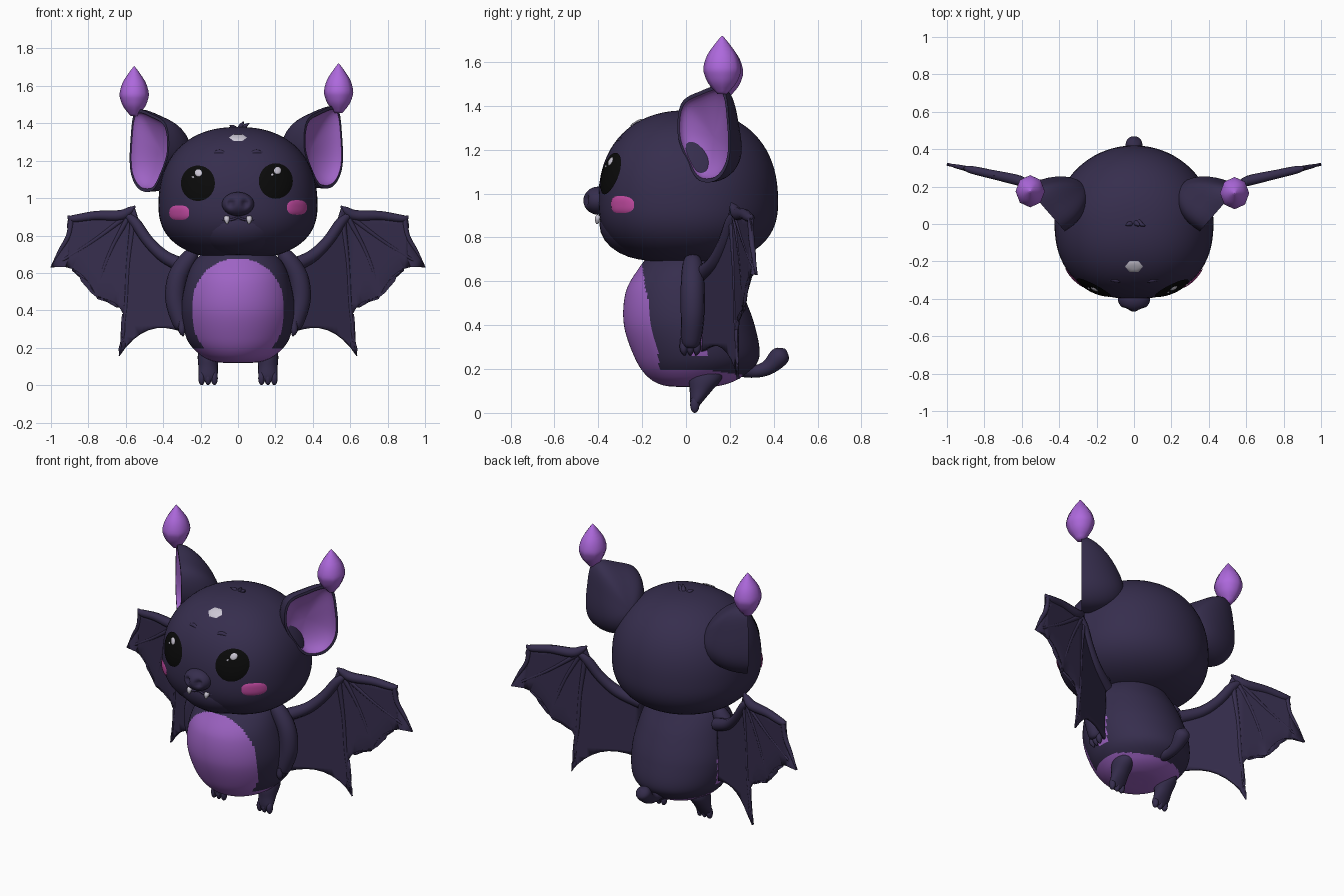
import bpy, bmesh, math
from mathutils import Vector

if "Cube" in bpy.data.objects:
    bpy.data.objects.remove(bpy.data.objects["Cube"], do_unlink=True)


def material(name, rgb):
    m = bpy.data.materials.new(name)
    m.use_nodes = True
    m.diffuse_color = (*rgb, 1)
    node = next(n for n in m.node_tree.nodes if n.type == 'BSDF_PRINCIPLED')
    node.inputs["Base Color"].default_value = (*rgb, 1)
    node.inputs["Roughness"].default_value = 0.7
    return m


FUR = material("dark purple fur", (0.037, 0.027, 0.075))
LILAC = material("bright lilac", (0.42, 0.14, 0.72))
SKIN = material("soft lilac skin", (0.34, 0.125, 0.55))
PINK = material("cheek pink", (0.54, 0.07, 0.36))
BLACK = material("eye black", (0.003, 0.003, 0.003))
WHITE = material("soft white", (0.6, 0.57, 0.66))


def finish(name, bm, mats):
    bmesh.ops.recalc_face_normals(bm, faces=bm.faces)
    me = bpy.data.meshes.new(name)
    bm.to_mesh(me)
    bm.free()
    for m in mats:
        me.materials.append(m)
    for p in me.polygons:
        p.use_smooth = True
    me.set_sharp_from_angle(angle=math.radians(60))
    ob = bpy.data.objects.new(name, me)
    bpy.context.collection.objects.link(ob)
    return ob


def smooth(pts, k=5, closed=False):
    """Smooth path through the points."""
    P = [Vector(p) for p in pts]
    n = len(P)
    out = []
    for i in range(n if closed else n - 1):
        a, b, c, d = [P[j % n] if closed else P[max(0, min(n - 1, j))] for j in range(i - 1, i + 3)]
        for j in range(k):
            t = j / k
            out.append(0.5 * (2 * b + (c - a) * t + (2 * a - 5 * b + 4 * c - d) * t**2
                              + (3 * b - a - 3 * c + d) * t**3))
    return out if closed else out + [P[-1]]


def loft(name, rings, mats=(FUR,), rule=None):
    """Skin a list of point rings; rule(ring, centre) picks the material."""
    bm = bmesh.new()
    R = [[bm.verts.new(p) for p in ring] for ring in rings]
    n = len(R[0])
    for i in range(len(R) - 1):
        for j in range(n):
            f = bm.faces.new((R[i][j], R[i][(j + 1) % n], R[i + 1][(j + 1) % n], R[i + 1][j]))
            f.material_index = rule(i, f.calc_center_median()) if rule else 0
    for ring, i in ((R[0], 0), (R[-1], len(R) - 2)):
        f = bm.faces.new(ring)
        f.material_index = rule(i, f.calc_center_median()) if rule else 0
    return finish(name, bm, mats)


def circle(n):
    return [(math.cos(math.tau * j / n), math.sin(math.tau * j / n)) for j in range(n)]


def bend(v, power):
    return math.copysign(abs(v) ** power, v)


def stack(name, rows, cx=0, n=24, mats=(FUR,), rule=None, k=5):
    """Upright form from rows of height, y centre, x radius, y radius."""
    rings = [[(cx + max(rx, .002) * c, cy + max(ry, .002) * s, z) for c, s in circle(n)]
             for z, cy, rx, ry in smooth(rows, k)]
    return loft(name, rings, mats, rule)


def tube(name, pts, ref=(0, 1, 0), n=12, mats=(FUR,)):
    """Tapered tube through points of x, y, z, radius."""
    P = smooth(pts)
    rings = []
    for i, p in enumerate(P):
        t = (P[min(i + 1, len(P) - 1)].xyz - P[max(i - 1, 0)].xyz).normalized()
        side = t.cross(Vector(ref)).normalized()
        up = side.cross(t)
        rings.append([p.xyz + max(p.w, .001) * (side * c + up * s) for c, s in circle(n)])
    return loft(name, rings, mats)


def ball(name, loc, radii, n=24):
    rows = [math.pi * (i / 14 - 0.5) for i in range(15)]
    return loft(name, [[(loc[0] + radii[0] * max(math.cos(a), .01) * c,
                         loc[1] + radii[1] * max(math.cos(a), .01) * s,
                         loc[2] + radii[2] * math.sin(a)) for c, s in circle(n)] for a in rows])


# Head: rounded form, flatter under the chin and fuller across the face
HC, HX, HY, FULL = Vector((0, 0.01, 0.96)), 0.425, 0.41, 2.35


def head_shape(up):
    return (0.42, 2.3) if up else (0.287, 2.4)


rings = []
for i in range(41):
    a = math.pi * (i / 40 - 0.5)
    rz, e = head_shape(a > 0)
    r = max(math.cos(a), 1e-4) ** (2 / e)
    z = HC.z + bend(math.sin(a), 2 / e) * rz
    ring = []
    for c, s in circle(72):
        power = 2 / FULL if s < 0 else 1
        ring.append((HX * r * bend(c, power), HC.y + HY * r * bend(s, power), z))
    rings.append(ring)
loft("head", rings)
ball("muzzle", (0, -0.16, 0.86), (0.27, 0.235, 0.165), 40)


def on_head(x, z, lift):
    rz, e = head_shape(z > HC.z)
    h = max(0, 1 - abs((z - HC.z) / rz) ** e) ** (FULL / e)
    p = Vector((x, HC.y - HY * max(0, h - abs(x / HX) ** FULL) ** (1 / FULL), z))
    return HC + (p - HC) * (1 + lift)


def patch(name, x, z, rx, rz, mat, lift=0.02, n=28, square=1):
    """Thin painted plate following the front of the head."""
    rings = [[on_head(x + rx * r * bend(c, square), z + rz * r * bend(s, square), lift - 0.012 * r**4)
              for c, s in circle(n)] for r in (0.02, 0.25, 0.5, 0.75, 0.9, 1)]
    loft(name, rings, (mat,))


# Face markings
for side, ex, ez, cx, cz in (("right", -0.212, 1.078, -0.312, 0.922), ("left", 0.2, 1.09, 0.313, 0.95)):
    patch(side + "_eye", ex, ez, 0.09, 0.094, BLACK, 0.023)
    patch(side + "_eye_glint", ex + 0.006, ez + 0.052, 0.019, 0.019, WHITE, 0.04)
    patch(side + "_eye_small_glint", ex - 0.022, ez + 0.03, 0.007, 0.007, WHITE, 0.04, 10)
    patch(side + "_cheek", cx, cz, 0.053, 0.039, PINK, 0.02, 24, 0.75)
patch("forehead_shine", 0, 1.322, 0.048, 0.02, WHITE, 0.016, 6)

# Snout with dented nostrils
snout = ball("snout", (0, -0.4, 0.968), (0.086, 0.068, 0.064), 48)
for v in snout.data.vertices:
    d = math.hypot(abs(v.co.x) - 0.038, v.co.z - 0.972)
    if v.co.y < -0.4 and d < 0.026:
        v.co.y += 0.035 * (1 - d / 0.026)

# Mouth, fangs and brows
for s, side in ((-1, "right"), (1, "left")):
    tube(side + "_lip", [(0, -0.397, 0.897, .005), (s * 0.04, -0.394, 0.884, .007),
                         (s * 0.085, -0.384, 0.888, .007), (s * 0.11, -0.38, 0.9, .002)], (0, 1, 0), 8)
    tube(side + "_fang", [(s * 0.06, -0.393, 0.897, .015), (s * 0.06, -0.402, 0.883, .015),
                          (s * 0.058, -0.406, 0.862, .004)], (0, 1, 0), 8, (WHITE,))
    b = [on_head(s * x, z, -0.014) for x, z in ((0.06, 1.24), (0.1, 1.25), (0.15, 1.24))]
    tube(side + "_brow", [(*p, r) for p, r in zip(b, (.003, .013, .003))], (0, 1, 0), 8)

# Hair tuft
for i, (dx, dz) in enumerate(((-0.045, 0.01), (0.03, 0.03), (0.06, 0.02))):
    tube("hair_tuft_%d" % (i + 1), [(dx * 0.3, 0.01 * i, 1.36, .02), (dx * 0.6, 0, 1.375 + dz * 0.4, .013),
                                    (dx, -0.01, 1.38 + dz, .002)], (0, 1, 0), 8)

# Ears: cupped shells, deepest low down, lilac inside, opening outward and forward
EAR = smooth([(.26, 1.485), (.12, 1.465), (.01, 1.41), (-.01, 1.27), (.045, 1.15), (.12, 1.06),
              (.23, 1.065), (.3, 1.16), (.3, 1.33)], 5, True)
SHELL = [(math.sin(a), 0.235 * math.cos(a)) for a in [0.02 + (math.pi / 2 - 0.02) * i / 9 for i in range(10)]]
LINING = [(r * 0.92, d * 0.34) for r, d in reversed(SHELL)]
for s, side, out, drop in ((-1, "right", 0.018, 0.018), (1, "left", 0, 0)):
    rings = []
    for r, depth in SHELL + LINING:
        ring = []
        for p in EAR:
            u, z = 0.15 + (p.x - 0.15) * r, 1.26 + (p.y - 1.26) * r
            d = depth * (1.2 - 1.2 * (z - 1.1))
            ring.append((s * (0.36 + out + 0.656 * u - 0.87 * d), -0.03 + 0.755 * u + 0.5 * d, z - drop))
        rings.append(ring)
    loft(side + "_ear", rings, (FUR, SKIN), lambda i, c: int(i >= len(SHELL)))

# Faceted buds on the ear tips
BUD = [(0, 0.02), (0.045, 0.056), (0.085, 0.073), (0.12, 0.078), (0.175, 0.063), (0.225, 0.032), (0.265, 0.002)]
for side, x, y, z in (("right", -0.555, 0.175, 1.44), ("left", 0.538, 0.165, 1.455)):
    stack(side + "_ear_bud", [(z + h, y, r, r * 1.1) for h, r in BUD], x, 8, (LILAC,), k=3)


# Body with painted belly and underside
def belly(i, c):
    front = c.y < 0 and (abs(c.x) / 0.247) ** 2.2 + (abs(c.z - 0.4) / 0.275) ** 2.2 < 1
    under = c.z < 0.195 - 0.15 * max(0, c.y - 0.1)
    flank = 0.02 < c.y < 0.1 and 0.26 < c.z < 0.42
    return int(front or under or flank)


stack("body", [(.118, .03, .02, .02), (.125, .03, .12, .13), (.165, .04, .205, .215), (.25, .05, .275, .283),
               (.4, .015, .302, .298), (.55, -.01, .28, .265), (.66, -.01, .235, .205), (.74, 0, .15, .15)],
      0, 140, (FUR, SKIN), belly, 14)

# Tail
tube("tail", [(0, .2, .22, .05), (0, .3, .19, .03), (0, .37, .205, .034), (0, .42, .25, .045),
              (0, .44, .275, .036), (0, .452, .292, .004)], (1, 0, 0), 16)

# Arms with fingers, legs with toes
for s, side in ((-1, "right"), (1, "left")):
    tube(side + "_arm", [(s * .22, .03, .72, .02), (s * .26, .03, .68, .045), (s * .32, .03, .58, .054),
                         (s * .335, .03, .46, .054), (s * .31, .025, .35, .047), (s * .295, .02, .31, .035),
                         (s * .29, .02, .295, .004)], (0, 1, 0), 16)
    for i in (-1, 0, 1):
        tube(side + "_finger_%d" % (i + 2), [(s * .3, .02 + .028 * i, .34, .018), (s * .3, .02 + .03 * i, .29, .018),
                                             (s * .292, .02 + .026 * i, .262, .004)], (0, 1, 0), 8)
        ball(side + "_toe_%d" % (i + 2), (s * .16 + .034 * i, .04, .037), (.018, .021, .037), 12)
    stack(side + "_leg", [(.02, .04, .03, .012), (.05, .047, .05, .028), (.1, .067, .052, .05),
                          (.16, .09, .055, .075), (.23, .1, .04, .06)], s * .16, 20)


# Wings: scalloped membrane swept back, with bones
def wing_y(x):
    return 0.1 + 0.48 * (min(x, 0.6) - 0.33) + 0.225 * max(0, x - 0.6)


def scallop(a, c, b):
    a, c, b = Vector(a), Vector(c), Vector(b)
    return [(1 - t)**2 * a + 2 * t * (1 - t) * c + t * t * b for t in [i / 8 for i in range(8)]]


TIPS = [(1.0, 0.63), (0.755, 0.47), (0.635, 0.155)]
EDGE = [(.28, .66), (.39, .71), (.47, .78), (.53, .87), (.555, .95), (.62, .93), (.75, .925), (.905, .9), (.89, .81)]
EDGE += scallop(TIPS[0], (.83, .66), TIPS[1]) + scallop(TIPS[1], (.53, .45), TIPS[2])
EDGE += scallop(TIPS[2], (.5, .37), (.29, .28)) + [(.28, .28)]
for s, side in ((-1, "right"), (1, "left")):
    bm = bmesh.new()
    bm.faces.new([bm.verts.new((x, 0, z)) for x, z in EDGE])
    bmesh.ops.triangulate(bm, faces=bm.faces[:])
    for i in range(13):
        for co, no in (((0.3 + i * 0.05, 0, 0), (1, 0, 0)), ((0, 0, 0.2 + i * 0.06), (0, 0, 1))):
            bmesh.ops.bisect_plane(bm, geom=bm.verts[:] + bm.edges[:] + bm.faces[:], plane_co=co, plane_no=no)
    for v in bm.verts:
        v.co = (s * v.co.x, wing_y(v.co.x), v.co.z)
    wing = finish(side + "_wing_membrane", bm, (FUR,))
    mod = wing.modifiers.new("thickness", 'SOLIDIFY')
    mod.thickness, mod.offset = 0.016, 0

    def bone(name, pts):
        tube(side + name, [(s * x, wing_y(x), z, r) for x, z, r in pts], (0, 1, 0), 10)

    bone("_wing_arm", [(.27, .63, .04), (.39, .685, .034), (.48, .77, .03), (.55, .87, .028), (.6, .915, .015)])
    bone("_wing_bar", [(.55, .957, .004), (.575, .935, .02), (.63, .907, .029), (.76, .906, .025),
                       (.88, .89, .02), (.91, .905, .004)])
    bone("_wing_outer_finger", [(.89, .89, .016), (.905, .8, .014), (.95, .72, .011), (1.0, .63, .003)])
    bone("_wing_long_finger", [(.6, .9, .016), (.76, .78, .012), (.9, .69, .009), (.99, .635, .003)])
    bone("_wing_mid_finger", [(.59, .89, .016), (.67, .74, .012), (.725, .6, .01), (.755, .47, .003)])
    bone("_wing_low_finger", [(.56, .87, .018), (.585, .65, .013), (.6, .4, .012), (.635, .155, .003)])
